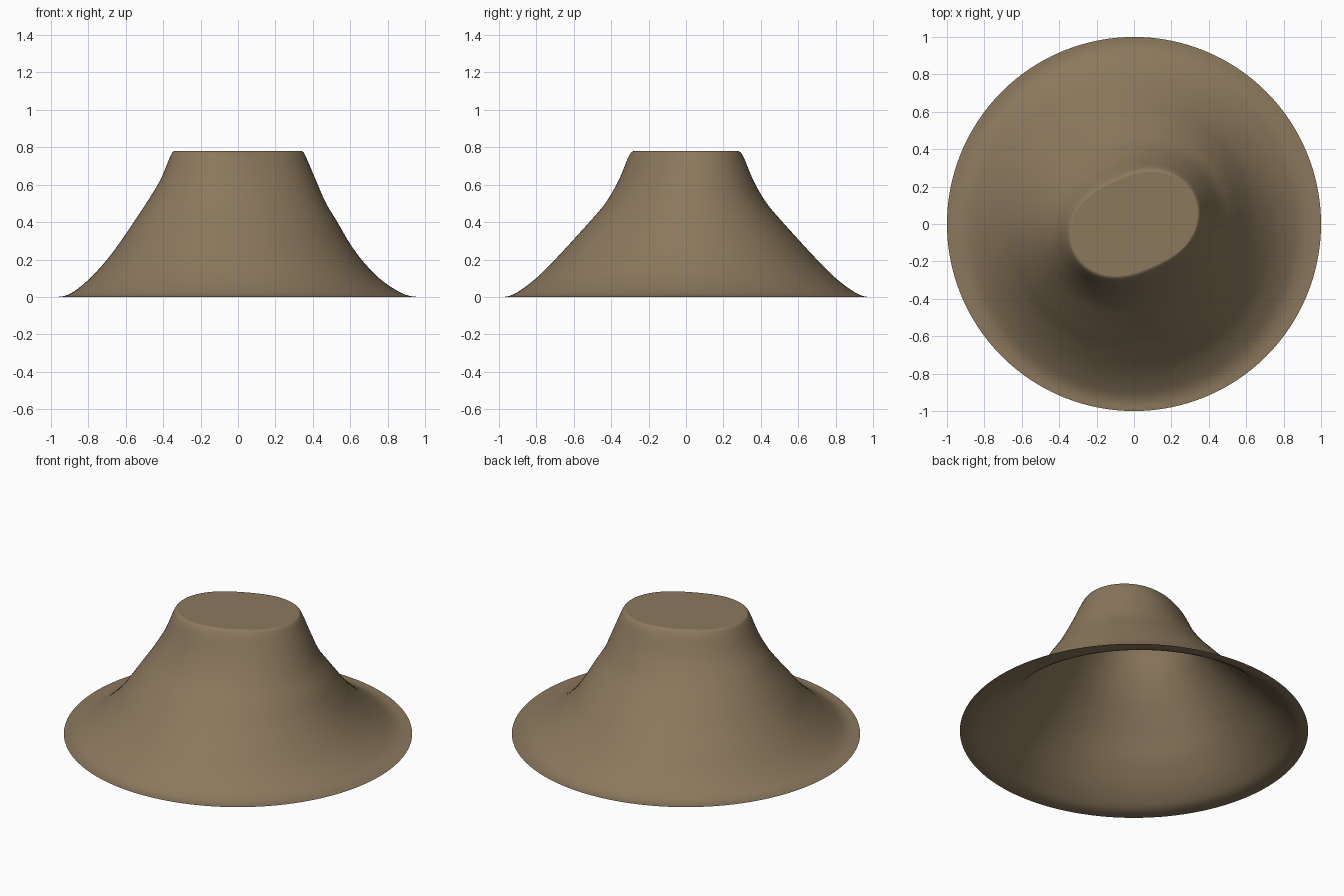
import bpy, bmesh, math

if "Cube" in bpy.data.objects:
    bpy.data.objects.remove(bpy.data.objects["Cube"])

# Contour rings: height, mean radius, x-stretch, diagonal stretch, x-shift
RINGS = [
    (0.780, 0.285, 0.034, 0.036, 0.00),
    (0.778, 0.305, 0.034, 0.038, 0.00),
    (0.745, 0.329, 0.031, 0.036, 0.00),
    (0.620, 0.385, 0.030, 0.030, 0.00),
    (0.500, 0.455, 0.025, 0.020, -0.01),
    (0.400, 0.530, 0.014, 0.015, -0.013),
    (0.300, 0.607, 0.000, 0.010, -0.018),
    (0.200, 0.690, -0.010, 0.000, -0.02),
    (0.100, 0.787, -0.014, 0.000, -0.018),
    (0.030, 0.880, -0.014, 0.000, -0.010),
    (0.004, 0.940, -0.010, 0.000, -0.004),
    (0.000, 1.000, 0.000, 0.000, 0.000),
]
SEG, SUB = 128, 5


def catmull(p0, p1, p2, p3, t):
    return 0.5 * (2 * p1 + (p2 - p0) * t + (2 * p0 - 5 * p1 + 4 * p2 - p3) * t * t
                  + (3 * p1 - p0 - 3 * p2 + p3) * t ** 3)


def smooth_rings():
    last = len(RINGS) - 1
    for i in range(last):
        p = [RINGS[max(0, min(last, i + k))] for k in (-1, 0, 1, 2)]
        for s in range(SUB):
            yield [catmull(*vals, s / SUB) for vals in zip(*p)]
    yield RINGS[-1]


# Hollow hill: flat top, steep neck, flaring slope and flat rim
bm = bmesh.new()
loops = []
for z, r, c, d, dx in smooth_rings():
    loop = []
    for k in range(SEG):
        a = 2 * math.pi * k / SEG
        rad = r + c * math.cos(2 * a) + d * math.sin(2 * a)
        loop.append(bm.verts.new((dx + rad * math.cos(a), rad * math.sin(a),
                                  min(0.78, max(0.0, z)))))
    loops.append(loop)
bm.faces.new(loops[0])
for up, low in zip(loops, loops[1:]):
    for k in range(SEG):
        n = (k + 1) % SEG
        bm.faces.new((up[k], low[k], low[n], up[n]))

mesh = bpy.data.meshes.new("hill")
bm.to_mesh(mesh)
bm.free()
hill = bpy.data.objects.new("hill", mesh)
bpy.context.collection.objects.link(hill)

# Earth colour and smooth shading
mat = bpy.data.materials.new("earth")
mat.diffuse_color = (0.26, 0.19, 0.11, 1)
mat.use_nodes = True
mat.node_tree.nodes["Principled BSDF"].inputs["Base Color"].default_value = mat.diffuse_color
mesh.materials.append(mat)
mesh.polygons.foreach_set("use_smooth", [True] * len(mesh.polygons))
